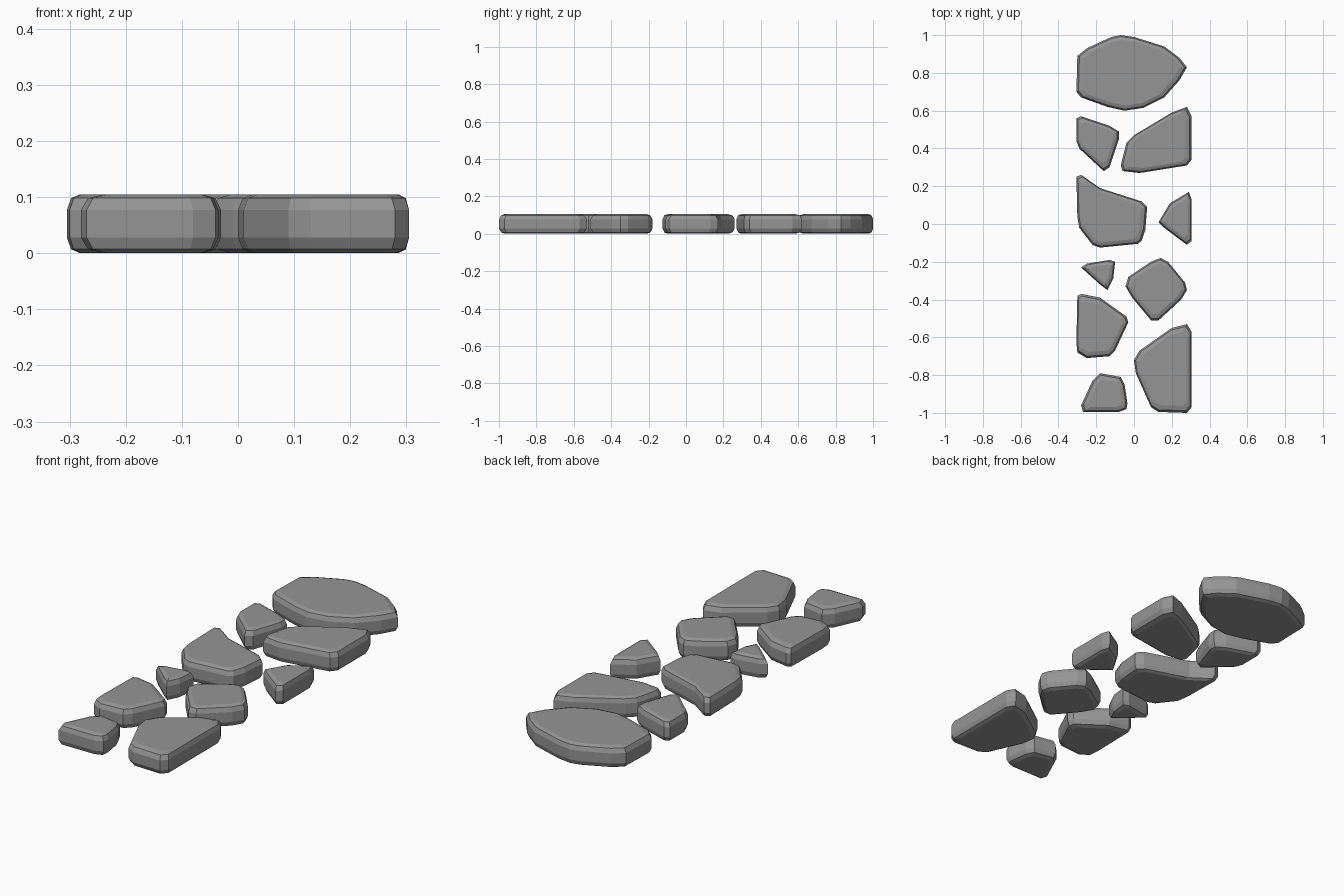
import bpy
import bmesh
from mathutils import Vector

cube = bpy.data.objects.get("Cube")
if cube:
    bpy.data.objects.remove(cube, do_unlink=True)

HEIGHT = 0.105

# Stone colour
stone_grey = bpy.data.materials.new("stone grey")
stone_grey.use_nodes = True
colour = (0.3, 0.3, 0.3, 1)
stone_grey.diffuse_color = colour
stone_grey.node_tree.nodes["Principled BSDF"].inputs["Base Color"].default_value = colour

# Half of the rounded edge: (inset from the outline, height above the ground)
lower_edge = [(0.032, 0), (0.01, 0.007), (0, 0.028)]
edge_profile = lower_edge + [(inset, HEIGHT - z) for inset, z in reversed(lower_edge)]


def add_stone(name, outline):
    """Build a flat stone with rounded edges from an outline in hundredths of a unit."""
    points = [Vector((x, y, 0)) / 100 for x, y in outline]
    low_x, high_x = min(p.x for p in points), max(p.x for p in points)
    low_y, high_y = min(p.y for p in points), max(p.y for p in points)
    centre = sum(points, Vector()) / len(points)
    radius = (high_x - low_x + high_y - low_y) / 4

    bm = bmesh.new()
    rings = []
    for inset, z in edge_profile:
        scale = 1 - inset / radius
        ring = []
        for p in points:
            position = centre + (p - centre) * scale
            position.z = z
            ring.append(bm.verts.new(position))
        rings.append(ring)

    # Walls between neighbouring rings, then the flat underside and top
    count = len(points)
    for lower, upper in zip(rings, rings[1:]):
        for i in range(count):
            j = (i + 1) % count
            bm.faces.new((lower[i], lower[j], upper[j], upper[i]))
    bm.faces.new(rings[0])
    bm.faces.new(rings[-1])
    bmesh.ops.recalc_face_normals(bm, faces=bm.faces)

    mesh = bpy.data.meshes.new(name)
    bm.to_mesh(mesh)
    bm.free()
    mesh.materials.append(stone_grey)
    stone = bpy.data.objects.new(name, mesh)
    bpy.context.collection.objects.link(stone)
    return stone


# Back row
add_stone("back_large_stone", [
    (-30, 89), (-25, 93), (-12, 99), (-7, 100), (0, 99), (16, 94), (24, 88), (28, 83),
    (24, 76), (16, 67), (5, 61.5), (-5, 60), (-14, 62), (-28, 67), (-30.5, 70)])
add_stone("back_right_stone", [
    (-30.5, 56), (-28, 57), (-13, 52), (-8, 49), (-8, 45), (-13, 30), (-16, 28),
    (-29, 40), (-30.5, 44)])
add_stone("back_left_stone", [
    (28, 62), (30.5, 57), (30.5, 34), (28, 31), (3, 27), (-6, 28), (-7, 31), (-4, 43),
    (0, 47), (20, 59)])

# Middle rows
add_stone("middle_right_stone", [
    (-30.5, 25), (-28, 26), (-18, 19), (4, 12), (7, 9), (6, -3), (4, -9), (2, -10.5),
    (-18, -12.5), (-22, -11), (-29, -2), (-30, 4)])
add_stone("middle_left_wedge_stone", [
    (29, 17), (30.5, 13), (30.5, -9), (28, -11), (16, -2), (13, 1), (19, 11)])
add_stone("small_right_stone", [
    (-28, -23), (-25, -21), (-13, -19), (-10, -20), (-11, -29), (-14, -35), (-18, -32)])
add_stone("middle_left_stone", [
    (14, -18), (18, -20), (27, -31), (28, -35), (25, -40), (13, -51), (9, -51),
    (-1, -39), (-4.5, -33), (-3, -28), (9, -20)])

# Front rows
add_stone("front_right_stone", [
    (-28, -37), (-18, -39), (-4, -49), (-3, -52), (-10, -67), (-13, -70), (-25, -71),
    (-30, -68), (-30.5, -63), (-30, -38)])
add_stone("front_left_stone", [
    (28, -53), (30.5, -57), (30.5, -97), (28, -100), (13, -99.5), (9, -97), (1, -79),
    (0, -72), (3, -67), (20, -55)])
add_stone("front_right_end_stone", [
    (-18, -79), (-7, -81), (-5, -85), (-3.5, -95), (-4, -98), (-8, -99.5), (-27, -99.5),
    (-28, -96), (-22, -83)])
